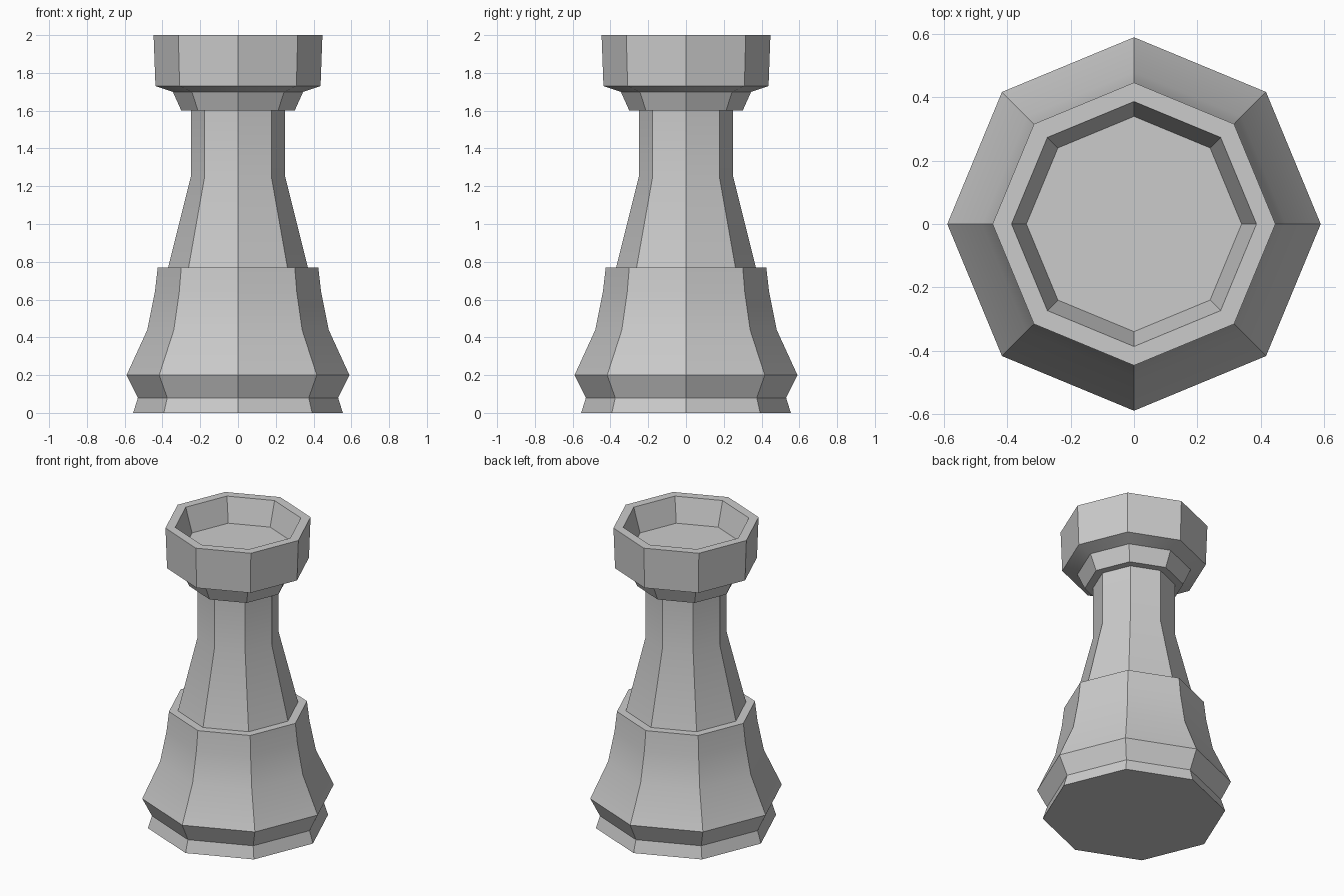
import bpy, bmesh
from math import cos, sin, pi, radians

if "Cube" in bpy.data.objects:
    bpy.data.objects.remove(bpy.data.objects["Cube"])

SIDES = 8


def lathe(name, profile, cap_start=False, cap_end=False):
    """Turn a (radius, z) profile into an eight-sided part."""
    bm = bmesh.new()
    rings = [[bm.verts.new((r * cos(2 * pi * i / SIDES), r * sin(2 * pi * i / SIDES), z))
              for i in range(SIDES)] for r, z in profile]
    for a, b in zip(rings, rings[1:]):
        for i in range(SIDES):
            j = (i + 1) % SIDES
            bm.faces.new((a[i], a[j], b[j], b[i]))
    if cap_start:
        bm.faces.new(rings[0][::-1])
    if cap_end:
        bm.faces.new(rings[-1])
    mesh = bpy.data.meshes.new(name)
    bm.to_mesh(mesh)
    bm.free()
    ob = bpy.data.objects.new(name, mesh)
    bpy.context.collection.objects.link(ob)
    bpy.ops.object.select_all(action='DESELECT')
    ob.select_set(True)
    bpy.context.view_layer.objects.active = ob
    bpy.ops.object.shade_smooth_by_angle(angle=radians(40))
    return ob


# Flared foot with a flat ledge on top
lathe("base", [(0.555, 0), (0.53, 0.08), (0.59, 0.2), (0.48, 0.44),
               (0.44, 0.64), (0.425, 0.77), (0.37, 0.77)], cap_start=True)

# Tapered column
lathe("shaft", [(0.37, 0.77), (0.25, 1.25), (0.25, 1.6)])

# Collar and hollow cup at the top
lathe("crown", [(0.25, 1.6), (0.30, 1.6), (0.345, 1.7), (0.437, 1.73), (0.447, 2.0),
                (0.387, 2.0), (0.34, 1.84)], cap_end=True)
